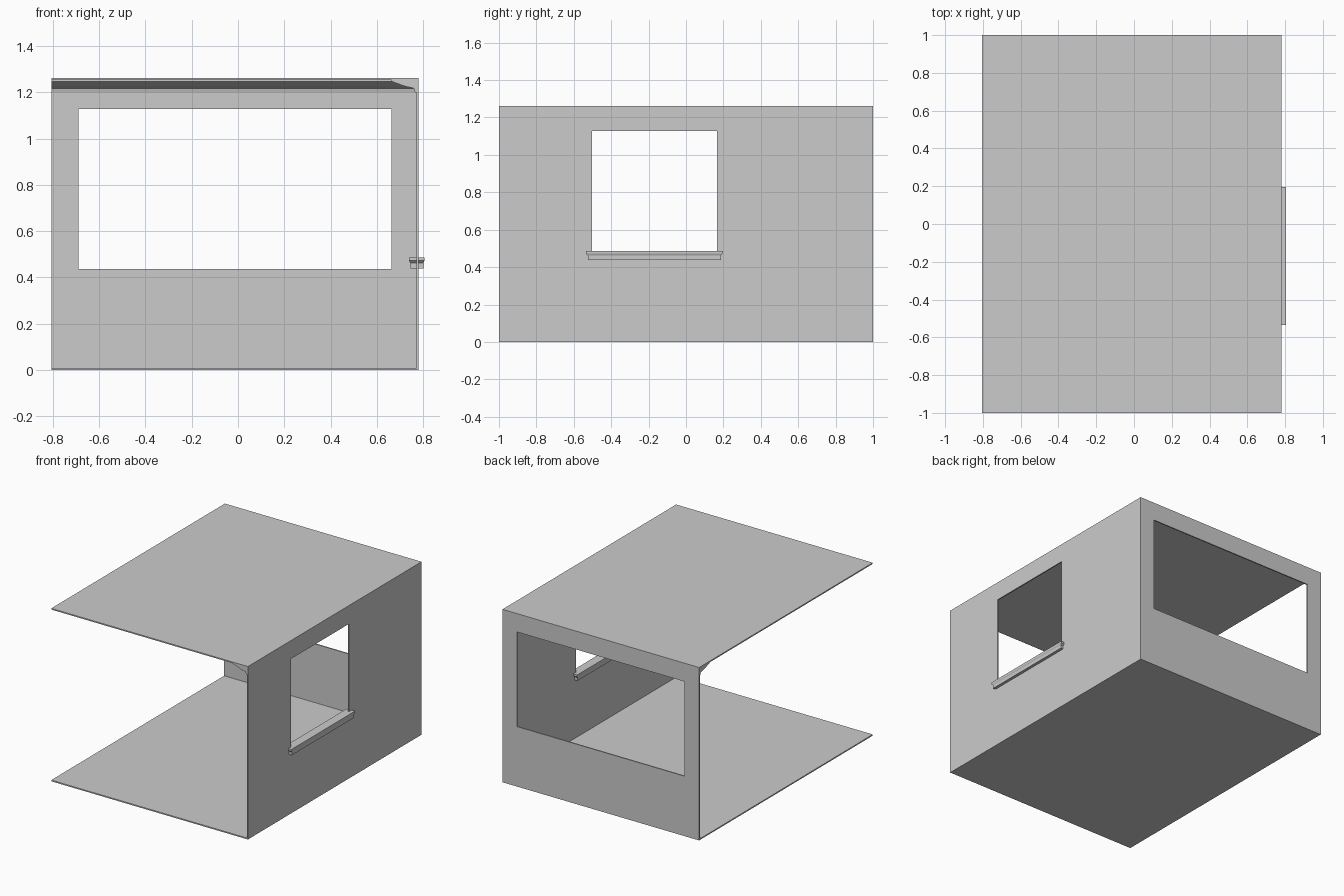
import bpy, bmesh

if "Cube" in bpy.data.objects:
    bpy.data.objects.remove(bpy.data.objects["Cube"])

X0, X1 = -0.806, 0.78      # open left edge, outer face of right wall
INX, INY = 0.771, 0.991    # inner wall faces
H, T = 1.261, 0.009        # height, shell thickness


def make_object(name, bm):
    bmesh.ops.recalc_face_normals(bm, faces=bm.faces)
    mesh = bpy.data.meshes.new(name)
    bm.to_mesh(mesh)
    bm.free()
    ob = bpy.data.objects.new(name, mesh)
    bpy.context.collection.objects.link(ob)
    return ob


def loft(name, rings):
    """Skin a list of closed rings and cap both ends."""
    bm = bmesh.new()
    vs = [[bm.verts.new(p) for p in ring] for ring in rings]
    n = len(vs[0])
    for a, b in zip(vs, vs[1:]):
        for i in range(n):
            j = (i + 1) % n
            bm.faces.new((a[i], a[j], b[j], b[i]))
    bm.faces.new(vs[0])
    bm.faces.new(vs[-1])
    return make_object(name, bm)


def rect(x0, x1, y0, y1, z):
    return [(x0, y0, z), (x1, y0, z), (x1, y1, z), (x0, y1, z)]


def box(name, x0, x1, y0, y1, z0, z1):
    return loft(name, [rect(x0, x1, y0, y1, z) for z in (z0, z1)])


def cut(target, cutter):
    mod = target.modifiers.new("cut", 'BOOLEAN')
    mod.operation = 'DIFFERENCE'
    mod.solver = 'EXACT'
    mod.object = cutter
    bpy.context.view_layer.objects.active = target
    bpy.ops.object.modifier_apply(modifier=mod.name)
    bpy.data.objects.remove(cutter, do_unlink=True)


# Room shell: floor, ceiling, right wall and back wall, open at front and left
shell = box("room_shell", X0, X1, -1, 1, 0, H)
cut(shell, box("interior_cutter", -1.2, INX, -1.2, INY, T, H - T))
cut(shell, box("back_window_cutter", -0.69, 0.664, 0.9, 1.1, 0.437, 1.127))
cut(shell, box("side_window_cutter", 0.7, 0.9, -0.502, 0.167, 0.44, 1.127))

# Ceiling cornice, mitred in the corner: (distance from wall, height)
profile = [(0, 1.2), (0.006, 1.2), (0.01, 1.217), (0.05, 1.226),
           (0.108, 1.247), (0.108, H - T), (0, H - T)]
loft("cornice", [
    [(INX - d, -1, z) for d, z in profile],
    [(INX - d, INY - d, z) for d, z in profile],
    [(X0, INY - d, z) for d, z in profile],
])

# Window sill with a narrower lower half
loft("window_sill", [
    rect(0.773 - w, 0.773 + w, -0.169 - l, -0.169 + l, z)
    for w, l, z in [(0.028, 0.355, 0.438), (0.028, 0.355, 0.461),
                    (0.033, 0.366, 0.472), (0.033, 0.366, 0.486)]
])
